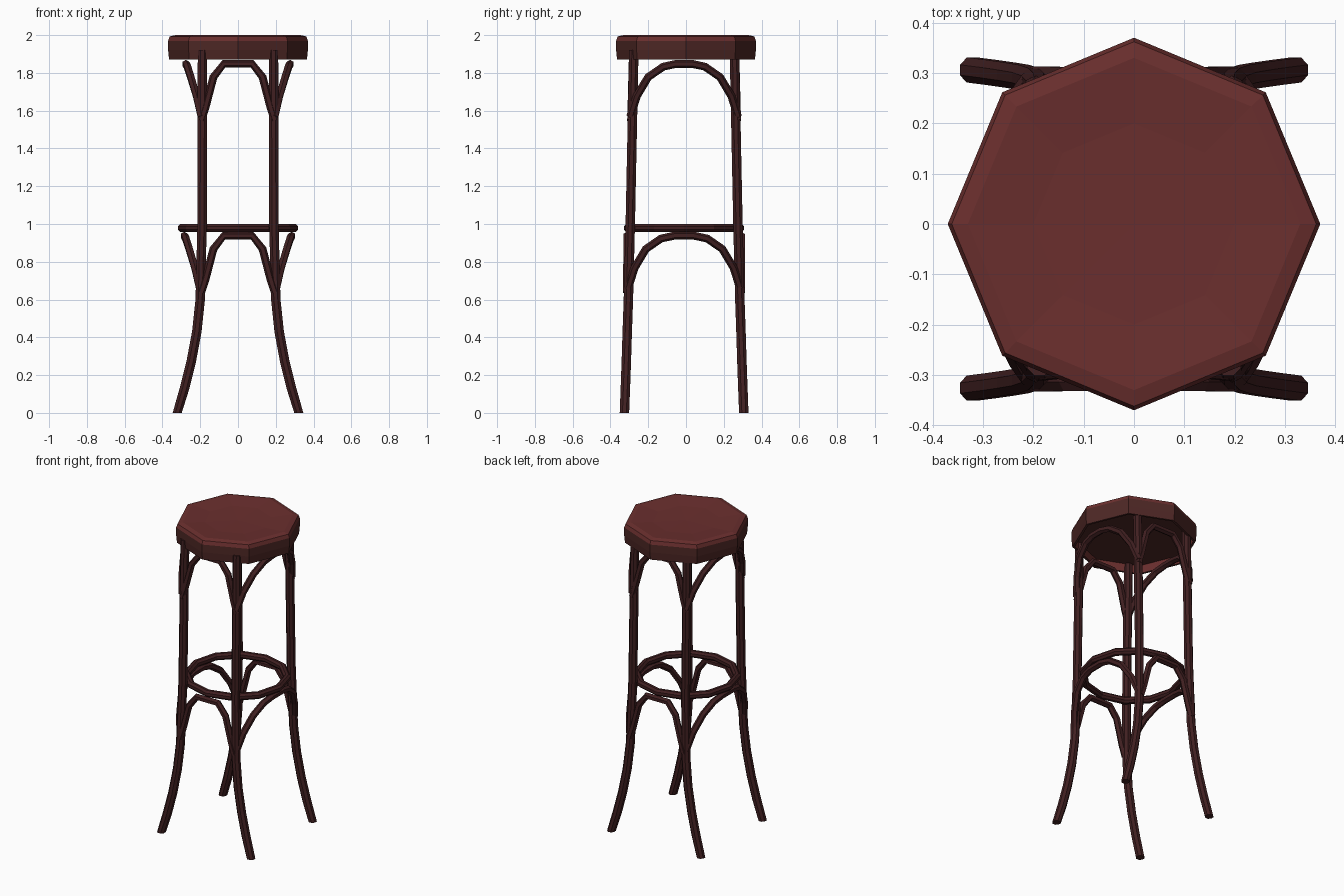
import bpy, bmesh, math
from mathutils import Vector

if "Cube" in bpy.data.objects:
    bpy.data.objects.remove(bpy.data.objects["Cube"])

def material(name, rgb):
    m = bpy.data.materials.new(name)
    m.diffuse_color = (*rgb, 1)
    m.use_nodes = True
    m.node_tree.nodes["Principled BSDF"].inputs["Base Color"].default_value = m.diffuse_color
    return m

red = material("red seat top", (0.145, 0.028, 0.027))
side = material("dark red seat side", (0.075, 0.020, 0.018))
wood = material("dark brown wood", (0.052, 0.014, 0.015))

def finish(bm, name, mats):
    bmesh.ops.recalc_face_normals(bm, faces=bm.faces[:])
    me = bpy.data.meshes.new(name)
    bm.to_mesh(me)
    bm.free()
    for m in mats:
        me.materials.append(m)
    ob = bpy.data.objects.new(name, me)
    bpy.context.collection.objects.link(ob)
    return ob

def tube(name, pts, radius, sides, ref, closed=False):
    """Sweep a flat-faced round section along points."""
    pts = [Vector(p) for p in pts]
    ref = Vector(ref)
    n = len(pts)
    bm = bmesh.new()
    rings = []
    for i, p in enumerate(pts):
        if closed:
            t = pts[(i + 1) % n] - pts[i - 1]
        else:
            t = pts[min(i + 1, n - 1)] - pts[max(i - 1, 0)]
        t.normalize()
        a = (ref - t * ref.dot(t)).normalized()
        b = t.cross(a)
        ring = []
        for k in range(sides):
            w = math.tau * (k + 0.5) / sides
            co = p + radius * (a * math.cos(w) + b * math.sin(w))
            co.z = max(co.z, 0) if p.z > 0 else 0
            ring.append(bm.verts.new(co))
        rings.append(ring)
    for i in range(n if closed else n - 1):
        r, s = rings[i], rings[(i + 1) % n]
        for k in range(sides):
            j = (k + 1) % sides
            bm.faces.new((r[k], r[j], s[j], s[k]))
    if not closed:
        bm.faces.new(rings[0])
        bm.faces.new(rings[-1])
    return finish(bm, name, [wood])

# Seat: lathed octagon with dished top and recessed underside
profile = [(0.0, 1.92), (0.345, 1.92), (0.35, 1.87), (0.365, 1.87), (0.37, 1.92),
           (0.37, 1.97), (0.362, 1.993), (0.33, 2.0), (0.2, 1.99), (0.0, 1.986)]
colours = [1, 0, 1, 1, 1, 0, 0, 0, 0]
bm = bmesh.new()
loops = []
for r, z in profile:
    if r == 0:
        loops.append([bm.verts.new((0, 0, z))] * 8)
    else:
        loops.append([bm.verts.new((r * math.cos(k * math.pi / 4),
                                    r * math.sin(k * math.pi / 4), z)) for k in range(8)])
for i, c in enumerate(colours):
    for k in range(8):
        j = (k + 1) % 8
        vs = list(dict.fromkeys((loops[i][k], loops[i][j], loops[i + 1][j], loops[i + 1][k])))
        bm.faces.new(vs).material_index = c
finish(bm, "seat", [red, side])

YC = -0.01  # centre of the frame in y

# Legs: straight above, flared sideways at the foot
leg = [(0.322, 0.316, 0), (0.283, 0.311, 0.13), (0.248, 0.306, 0.27), (0.218, 0.301, 0.43),
       (0.2, 0.295, 0.6), (0.19, 0.285, 1.0), (0.188, 0.266, 1.92)]
for sx, lr in ((-1, "left"), (1, "right")):
    for sy, fb in ((-1, "front"), (1, "back")):
        tube(f"{fb}_{lr}_leg", [(sx * x, sy * y + YC, z) for x, y, z in leg], 0.027, 8, (0, 1, 0))

# Foot ring
tube("foot_ring", [(0.297 * math.cos(math.tau * k / 12), 0.297 * math.sin(math.tau * k / 12) + YC, 0.979)
                   for k in range(12)], 0.023, 8, (0, 0, 1), True)

def mirrored(half, axis):
    """Complete a half arch that ends at its middle."""
    other = [tuple(-c if i == axis else c for i, c in enumerate(p)) for p in half]
    return half + other[::-1]

# Bentwood arches: heights are measured down from the arch top
front_half = [(0.195, 0.30), (0.172, 0.23), (0.13, 0.07), (0.075, 0.0)]
side_half = [(0.285, 0.195, 0.28), (0.25, 0.22, 0.17), (0.19, 0.25, 0.07), (0.11, 0.268, 0.015), (0.04, 0.276, 0.0)]
for level, top, grow, ybase, ytop in (("upper", 1.848, 0.0, 0.283, 0.275), ("lower", 0.938, 0.012, 0.305, 0.303)):
    for s, fb, lr in ((-1, "front", "left"), (1, "back", "right")):
        half = [(x, s * (ytop + (ybase - ytop) * d / 0.3) + YC, top - d) for x, d in front_half]
        tube(f"{level}_{fb}_arch", mirrored(half, 0), 0.021, 6, (0, 1, 0))
        half = [(s * (x + grow * 0.7), y + grow, top - d) for y, x, d in side_half]
        ob = tube(f"{level}_{lr}_arch", mirrored(half, 1), 0.021, 6, (1, 0, 0))
        ob.location.y = YC
